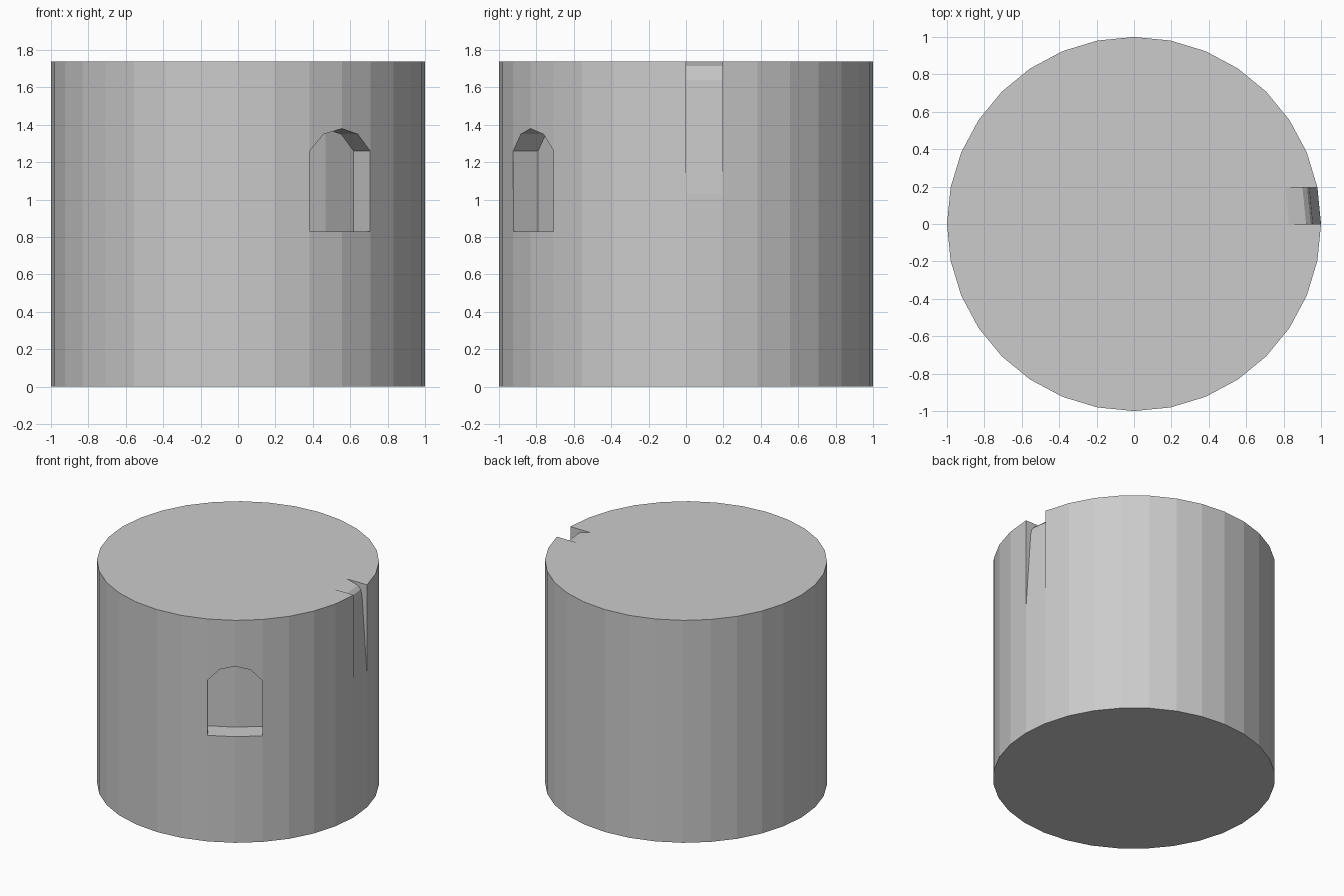
import bpy, bmesh, math
from mathutils import Vector

if "Cube" in bpy.data.objects:
    bpy.data.objects.remove(bpy.data.objects["Cube"])

HEIGHT = 1.74
SIDES = 32


def prism(name, near, far, splits=()):
    """Closed solid between two matching loops; the far cap may be split in two."""
    bm = bmesh.new()
    a = [bm.verts.new(p) for p in near]
    b = [bm.verts.new(p) for p in far]
    n = len(a)
    for i in range(n):
        j = (i + 1) % n
        bm.faces.new((a[i], a[j], b[j], b[i]))
    bm.faces.new(a)
    if splits:
        s, e = splits
        bm.faces.new(b[s:e + 1])
        bm.faces.new(b[e:] + b[:s + 1])
    else:
        bm.faces.new(b)
    bmesh.ops.recalc_face_normals(bm, faces=bm.faces)
    mesh = bpy.data.meshes.new(name)
    bm.to_mesh(mesh)
    bm.free()
    obj = bpy.data.objects.new(name, mesh)
    bpy.context.collection.objects.link(obj)
    return obj


def cut(body, cutter):
    mod = body.modifiers.new(cutter.name, 'BOOLEAN')
    mod.operation = 'DIFFERENCE'
    mod.solver = 'EXACT'
    mod.object = cutter
    cutter.hide_render = True
    cutter.hide_set(True)
    bpy.context.view_layer.objects.active = body
    bpy.ops.object.modifier_apply(modifier=mod.name)
    bpy.data.objects.remove(cutter)


# Round body with a corner on each axis
ring = [(math.cos(2 * math.pi * i / SIDES), math.sin(2 * math.pi * i / SIDES))
        for i in range(SIDES)]
body = prism("round_body", [(x, y, 0) for x, y in ring],
             [(x, y, HEIGHT) for x, y in ring])

# Arched niche spanning two facets, back wall parallel to them
angle = math.radians(-56.25)
out = Vector((math.cos(angle), math.sin(angle), 0))
side = Vector((-math.sin(angle), math.cos(angle), 0))
arch = [(0, 0.83), (0.194, 0.83), (0.195, 1.26), (0.11, 1.35), (0, 1.38),
        (-0.11, 1.35), (-0.195, 1.26), (-0.194, 0.83)]
up = Vector((0, 0, 1))
front = [out * 1.2 + side * u + up * z for u, z in arch]
back = [out * (0.84 - abs(u) * 0.0985) + side * u + up * z for u, z in arch]
cut(body, prism("niche_cutter", front, back, (0, 4)))

# Tapering groove in one facet, curving back into the top
groove = [(1.02, 0.746), (0.957, 1.64), (0.945, 1.69), (0.92, 1.715),
          (0.82, 1.742), (0.82, 1.9), (1.2, 1.9), (1.2, 0.746)]
w0, w1 = 0.001, 0.194
cut(body, prism("groove_cutter",
                [(x - w0 * 0.0985, w0, z) for x, z in groove],
                [(x - w1 * 0.0985, w1, z) for x, z in groove]))
